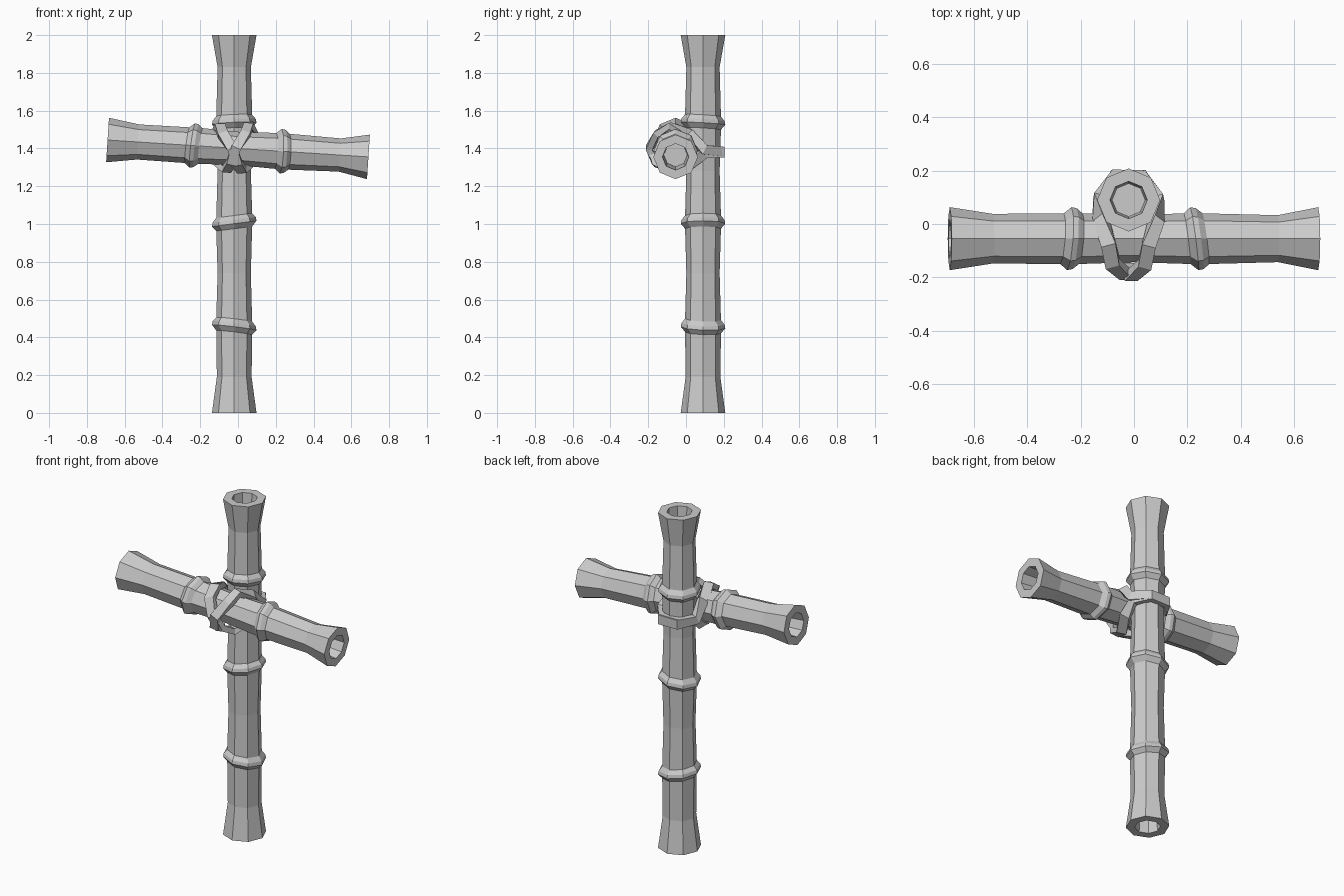
import bpy, bmesh, math
from mathutils import Matrix, Vector

if "Cube" in bpy.data.objects:
    bpy.data.objects.remove(bpy.data.objects["Cube"])

SIDES = 8


def finish(name, bm):
    bmesh.ops.recalc_face_normals(bm, faces=bm.faces)
    mesh = bpy.data.meshes.new(name)
    bm.to_mesh(mesh)
    bm.free()
    obj = bpy.data.objects.new(name, mesh)
    bpy.context.collection.objects.link(obj)
    return obj


def bridge(bm, a, b):
    n = len(a)
    for i in range(n):
        bm.faces.new((a[i], a[(i + 1) % n], b[(i + 1) % n], b[i]))


def node(t, tx, ty, r=0.118):
    # raised bamboo joint: neck, ridge, neck
    return [(t - 0.035, 0.095, tx, ty), (t - 0.008, r, tx, ty),
            (t + 0.012, r - 0.004, tx, ty), (t + 0.035, 0.095, tx, ty)]


def pole(name, profile, matrix):
    # octagonal tube with a blind hole at each end
    t0, t1 = profile[0][0], profile[-1][0]
    full = ([(t0 + 0.15, 0.062, 0, 0), (t0, 0.07, 0, 0)] + profile
            + [(t1, 0.07, 0, 0), (t1 - 0.15, 0.062, 0, 0)])
    bm = bmesh.new()
    rings = []
    for t, r, tx, ty in full:
        ring = []
        for i in range(SIDES):
            a = 2 * math.pi * i / SIDES
            x, y = r * math.cos(a), r * math.sin(a)
            ring.append(bm.verts.new(matrix @ Vector((x, y, t + tx * x + ty * y))))
        rings.append(ring)
    for a, b in zip(rings, rings[1:]):
        bridge(bm, a, b)
    bm.faces.new(rings[0])
    bm.faces.new(rings[-1])
    return finish(name, bm)


def strap(name, path, width, thick):
    # closed flat band; each path point carries its outward direction
    bm = bmesh.new()
    rings = []
    n = len(path)
    for i, (p, out) in enumerate(path):
        p, out = Vector(p), Vector(out).normalized()
        tan = (Vector(path[(i + 1) % n][0]) - Vector(path[i - 1][0])).normalized()
        side = tan.cross(out).normalized() * width / 2
        out = side.cross(tan).normalized() * thick / 2
        rings.append([bm.verts.new(p + side * u + out * v)
                      for u, v in ((1, 1), (1, -1), (-1, -1), (-1, 1))])
    for i in range(n):
        bridge(bm, rings[i], rings[(i + 1) % n])
    return finish(name, bm)


# upright pole
upright = ([(0, 0.118, 0, 0), (0.19, 0.092, 0, 0)] + node(0.46, -0.12, -0.04)
           + [(0.74, 0.088, 0, 0)] + node(1.01, 0.13, 0)
           + [(1.28, 0.088, 0, 0)] + node(1.54, 0.04, -0.06)
           + [(1.83, 0.088, 0, 0), (2.0, 0.118, 0, 0)])
pole("upright_pole", upright, Matrix.Translation((-0.02, 0.09, 0)))

# tilted cross pole
cross = ([(-0.692, 0.118, 0, 0), (-0.53, 0.093, 0, 0)] + node(-0.235, -0.06, 0.07)
         + [(0, 0.088, 0, 0)] + node(0.235, 0.02, -0.13)
         + [(0.54, 0.088, 0, 0), (0.692, 0.118, 0, 0)])
tilt = Matrix.Rotation(math.radians(93.7), 4, 'Y')
pole("cross_pole", cross, Matrix.Translation((0, -0.055, 1.4)) @ tilt)

# crossed lashing: over the cross pole, diagonally down its front, round the back
half = [((-0.075, 0.188, 1.38), (-0.4, 1, 0)),
        ((-0.135, 0.10, 1.39), (-1, 0, 0.1)),
        ((-0.125, 0.02, 1.47), (-0.7, 0.2, 0.7)),
        ((-0.095, -0.08, 1.515), (0, -0.2, 1)),
        ((-0.08, -0.15, 1.475), (0, -1, 0.8)),
        ((-0.03, -0.192, 1.40), (0, -1, 0)),
        ((-0.005, -0.16, 1.32), (0, -1, -0.8)),
        ((0.02, -0.08, 1.285), (0, -0.2, -1)),
        ((0.075, 0.02, 1.32), (0.7, 0.2, -0.7)),
        ((0.08, 0.10, 1.375), (1, 0, -0.1)),
        ((0.035, 0.188, 1.38), (0.4, 1, 0))]
strap("lashing_a", half, 0.055, 0.034)
mirrored = [((-0.04 - p[0], p[1] - 0.004, p[2] + 0.004), (-o[0], o[1], o[2])) for p, o in half]
strap("lashing_b", mirrored, 0.052, 0.034)
